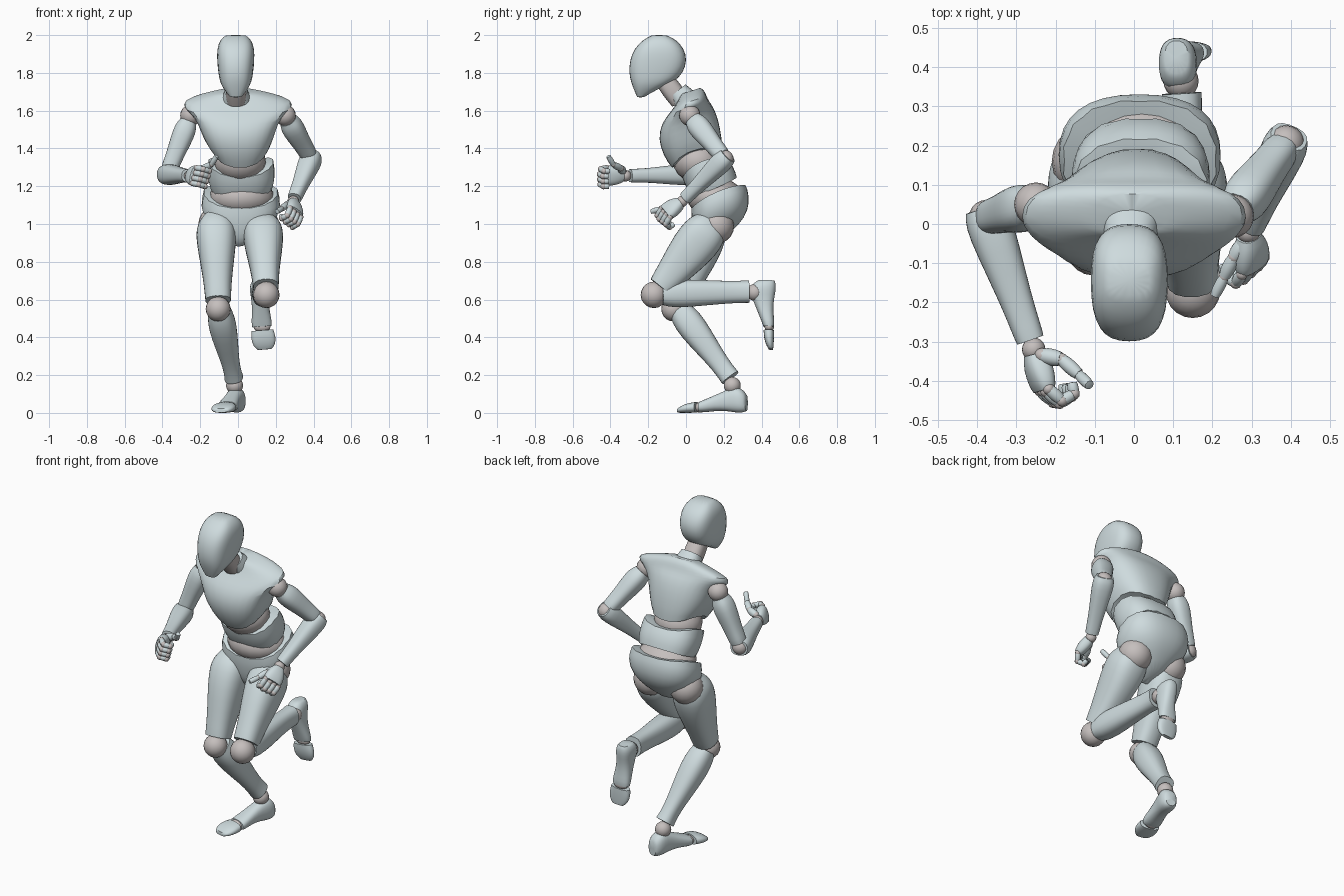
import bpy, bmesh, math
from mathutils import Vector as V

if "Cube" in bpy.data.objects:
    bpy.data.objects.remove(bpy.data.objects["Cube"])

def material(name, col):
    m = bpy.data.materials.new(name)
    m.diffuse_color = col
    m.use_nodes = True
    m.node_tree.nodes["Principled BSDF"].inputs["Base Color"].default_value = m.diffuse_color
    return m

SHELL = material("shell", (0.62, 0.71, 0.73, 1))
JOINT = material("joint", (0.56, 0.52, 0.51, 1))

def finish(name, bm, mat, subsurf=0):
    bmesh.ops.recalc_face_normals(bm, faces=bm.faces)
    me = bpy.data.meshes.new(name)
    bm.to_mesh(me)
    bm.free()
    ob = bpy.data.objects.new(name, me)
    bpy.context.collection.objects.link(ob)
    me.materials.append(mat)
    bpy.ops.object.select_all(action='DESELECT')
    ob.select_set(True)
    bpy.context.view_layer.objects.active = ob
    bpy.ops.object.shade_smooth_by_angle(angle=math.radians(50))
    if subsurf:
        ob.modifiers.new("smooth", 'SUBSURF').levels = subsurf
        ob.modifiers["smooth"].render_levels = subsurf
    return ob

def loft(name, rings, X, Y, power=2.5, mat=SHELL, crisp=0.9, n=16):
    """Skin superellipse rings (centre, rx, ry, optional rise of the sides)."""
    bm = bmesh.new()
    crease = bm.edges.layers.float.new("crease_edge")
    up, loops = X.cross(Y), []
    for c, rx, ry, *rise in rings:
        loop = []
        for i in range(n):
            a = 2 * math.pi * (i + 0.5) / n
            ca, sa = math.cos(a), math.sin(a)
            px = math.copysign(abs(ca) ** (2 / power), ca) * rx * 1.02
            py = math.copysign(abs(sa) ** (2 / power), sa) * ry * 1.02
            lift = rise[0] * ca * ca if rise else 0
            loop.append(bm.verts.new(V(c) + X * px + Y * py + up * lift))
        loops.append(loop)
    for a, b in zip(loops, loops[1:]):
        for i in range(n):
            bm.faces.new((a[i], a[(i + 1) % n], b[(i + 1) % n], b[i]))
    for cap in (bm.faces.new(loops[0]), bm.faces.new(loops[-1])):
        for e in cap.edges:
            e[crease] = crisp
    return finish(name, bm, mat, 1)

def limb(name, p0, p1, prof, hint=(1, 0, 0), **kw):
    """Loft along p0-p1; prof rows are (t, rx, ry, shift along Y)."""
    p0, p1 = V(p0), V(p1)
    d = (p1 - p0).normalized()
    X = V(hint)
    X = (X - d * X.dot(d)).normalized()
    Y = d.cross(X)
    return loft(name, [(p0.lerp(p1, t) + Y * o, rx, ry) for t, rx, ry, o in prof], X, Y, **kw)

def ball(name, c, r, scale=(1, 1, 1), mat=JOINT, seg=20):
    bm = bmesh.new()
    bmesh.ops.create_uvsphere(bm, u_segments=seg, v_segments=seg // 2, radius=r)
    for v in bm.verts:
        v.co = V(v.co[i] * scale[i] for i in range(3)) + V(c)
    return finish(name, bm, mat)

# Head: horizontal slices (z, front y, back y, half width)
slices = [(1.670, -.258, -.225, .030), (1.715, -.277, -.150, .064), (1.75, -.29, -.065, .083),
          (1.80, -.302, -.014, .092), (1.87, -.297, .006, .099), (1.93, -.272, -.012, .098),
          (1.975, -.228, -.05, .083), (2.0, -.18, -.105, .052)]
loft("head", [((-.012, (f + b) / 2, z), w, (b - f) / 2) for z, f, b, w in slices],
     V((1, 0, 0)), V((0, 1, 0)), power=2.8, crisp=0.4)

# Neck
limb("neck", (-.01, -.03, 1.65), (-.01, -.12, 1.77), [(0, .05, .052, 0), (.5, .058, .055, 0), (1, .05, .05, 0)], mat=JOINT)
limb("neck_collar", (-.008, .01, 1.64), (-.01, -.045, 1.705), [(0, .085, .07, 0), (1, .06, .055, 0)])

# Torso: forward-leaning slices
LX, LY = V((1, 0, 0)), V((0, .95, .30))
loft("chest", [((.01, .06, 1.335), .145, .142, .06), ((.005, .035, 1.41), .175, .162, .03),
               ((0, .012, 1.50), .200, .168), ((0, .008, 1.575), .228, .145),
               ((0, .015, 1.615), .285, .112), ((0, .025, 1.65), .292, .088),
               ((0, .03, 1.683), .20, .072), ((-.005, .025, 1.705), .09, .055)],
     LX, LY, power=2.5, crisp=.6)
ball("upper_abdomen", (.01, .06, 1.33), .135, (1.02, .95, .82))
loft("waist_band", [((.018, .150, 1.195), .162, .132, -.01), ((.018, .125, 1.25), .180, .138),
                    ((.015, .10, 1.295), .174, .130, .045)], LX, V((0, .92, .38)))
ball("lower_abdomen", (.02, .155, 1.14), .172, (1, .87, .62))
loft("pelvis", [((.015, .172, 1.145), .198, .158, .03), ((.015, .183, 1.085), .216, .165, .015),
                ((.012, .188, 1.01), .180, .155), ((.01, .175, .95), .10, .118),
                ((.005, .15, .905), .035, .06)], LX, V((0, .92, .40)), crisp=.7)

# Legs
THIGH = [(-.03, .062, .07, 0), (.08, .098, .105, 0), (.2, .108, .118, 0), (.4, .098, .118, 0), (.7, .078, .092, 0), (.9, .07, .076, 0), (1, .068, .068, 0)]
SHIN = [(0, .06, .06, 0), (.15, .074, .078, 0), (.38, .070, .073, 0), (.7, .05, .054, 0), (.9, .044, .05, 0), (1, .05, .054, 0)]
SHIN_UP = [(0, .06, .06, 0), (.12, .068, .074, 0), (.35, .066, .072, 0), (.7, .05, .06, 0), (.9, .047, .058, 0), (1, .052, .06, 0)]

def foot(side, heel, toe_joint, toe, up, hint):
    heel, toe_joint, toe, up = V(heel), V(toe_joint), V(toe), V(up).normalized()
    X = V(hint).normalized()
    def part(name, a, b, rows):
        loft(side + name, [(a.lerp(b, t) + up * (base + h), w, h) for t, w, h, base in rows], X, up)
    part("_foot", heel, toe_joint, [(0, .03, .042, .01), (.07, .046, .060, .002), (.22, .050, .070, .001),
                                    (.4, .044, .057, .01), (.65, .046, .042, .012), (.9, .054, .034, .002), (1, .052, .028, .004)])
    part("_toe", toe_joint.lerp(toe, .15), toe, [(0, .058, .028, .002), (.4, .066, .027, 0), (.8, .058, .019, 0), (1, .036, .011, .001)])
    ball(side + "_toe_joint", toe_joint + up * .029, .028, (1.5, 1, 1) if abs(up.z) > .5 else (1.6, .9, 1))

def leg(side, hip, thigh_top, thigh_end, knee, kr, shin_top, shin_end, ankle, shin):
    ball(side + "_hip_joint", hip, .095)
    limb(side + "_thigh", thigh_top, thigh_end, THIGH)
    ball(side + "_knee_joint", knee, kr)
    limb(side + "_shin", shin_top, shin_end, shin)
    ball(side + "_ankle_joint", ankle, .045)

leg("right", (-.115, .16, 1.0), (-.118, .13, 1.03), (-.105, -.04, .595), (-.105, -.065, .55), .066,
    (-.10, -.035, .545), (-.022, .235, .185), (-.018, .245, .145), SHIN)
foot("right", (.003, .320, 0), (-.06, .075, 0), (-.092, -.04, 0), (0, 0, 1), (1, -.26, 0))
leg("left", (.125, .16, .99), (.130, .145, 1.01), (.148, -.135, .665), (.15, -.17, .625), .07,
    (.148, -.125, .63), (.122, .335, .642), (.12, .365, .638), SHIN_UP)
foot("left", (.108, .478, .70), (.127, .470, .455), (.142, .462, .335), (0, -1, .03), (1, 0, .08))

# Arms
UPPER = [(0, .044, .046, 0), (.15, .060, .062, 0), (.4, .056, .058, 0), (.7, .047, .048, 0), (.9, .046, .046, 0), (1, .042, .042, 0)]
FORE = [(0, .044, .048, 0), (.10, .057, .060, 0), (.3, .053, .056, 0), (.7, .038, .041, 0), (.92, .036, .038, 0), (1, .035, .036, 0)]

def arm(side, shoulder, elbow, wrist):
    s, e, w = V(shoulder), V(elbow), V(wrist)
    ball(side + "_shoulder_joint", s, .056)
    limb(side + "_upper_arm", s.lerp(e, .1), s.lerp(e, .93), UPPER)
    ball(side + "_elbow_joint", e, .047)
    limb(side + "_forearm", e.lerp(w, -.08), e.lerp(w, .93), FORE, hint=(0, 0, 1))
    ball(side + "_wrist_joint", w, .03)

arm("right", (-.25, .05, 1.575), (-.375, .015, 1.262), (-.256, -.32, 1.255))
arm("left", (.25, .02, 1.575), (.388, .205, 1.345), (.292, -.02, 1.12))

def segment(name, a, b, r):
    limb(name, a, b, [(0, r * .85, r * .85, 0), (.5, r, r, 0), (1, r * .8, r * .8, 0)],
         hint=(.31, .52, .79), n=8, power=2, crisp=.4)

def hand(side, wrist, direction, across, curl_sign, thumb):
    """across points from little finger to index finger."""
    w, d = V(wrist), V(direction).normalized()
    a = V(across)
    a = (a - d * a.dot(d)).normalized()
    c = d.cross(a) * curl_sign
    limb(side + "_palm", w + d * .012, w + d * .108,
         [(0, .032, .028, 0), (.35, .049, .036, 0), (.8, .056, .031, 0), (1, .050, .024, 0)], hint=a)
    for i in range(4):
        p = w + d * (.112 - .004 * abs(i - 2)) + a * (-.043 + .028 * i)
        for k, (ang, length) in enumerate(((35, .046), (105, .037), (175, .030))):
            t = math.radians(ang)
            q = p + (d * math.cos(t) + c * math.sin(t)) * length
            segment(f"{side}_finger_{i + 1}_part_{k + 1}", p, q, .0185 - .001 * k)
            ball(f"{side}_finger_{i + 1}_joint_{k + 1}", p, .016, seg=10)
            p = q
    pts = [V(p) for p in thumb]
    for k, (p, q) in enumerate(zip(pts, pts[1:])):
        segment(f"{side}_thumb_part_{k + 1}", p, q, .025 - .004 * k)
        ball(f"{side}_thumb_joint_{k + 1}", p, .020 - .003 * k, seg=10)

hand("right", (-.256, -.32, 1.255), (.25, -.95, .02), (.25, .1, .95), -1,
     [(-.235, -.335, 1.28), (-.185, -.345, 1.295), (-.14, -.385, 1.315), (-.113, -.412, 1.36)])
hand("left", (.292, -.02, 1.12), (.10, -.80, -.55), (-.6, -.45, .5), 1,
     [(.285, -.045, 1.11), (.255, -.085, 1.10), (.23, -.135, 1.08), (.205, -.185, 1.065)])
